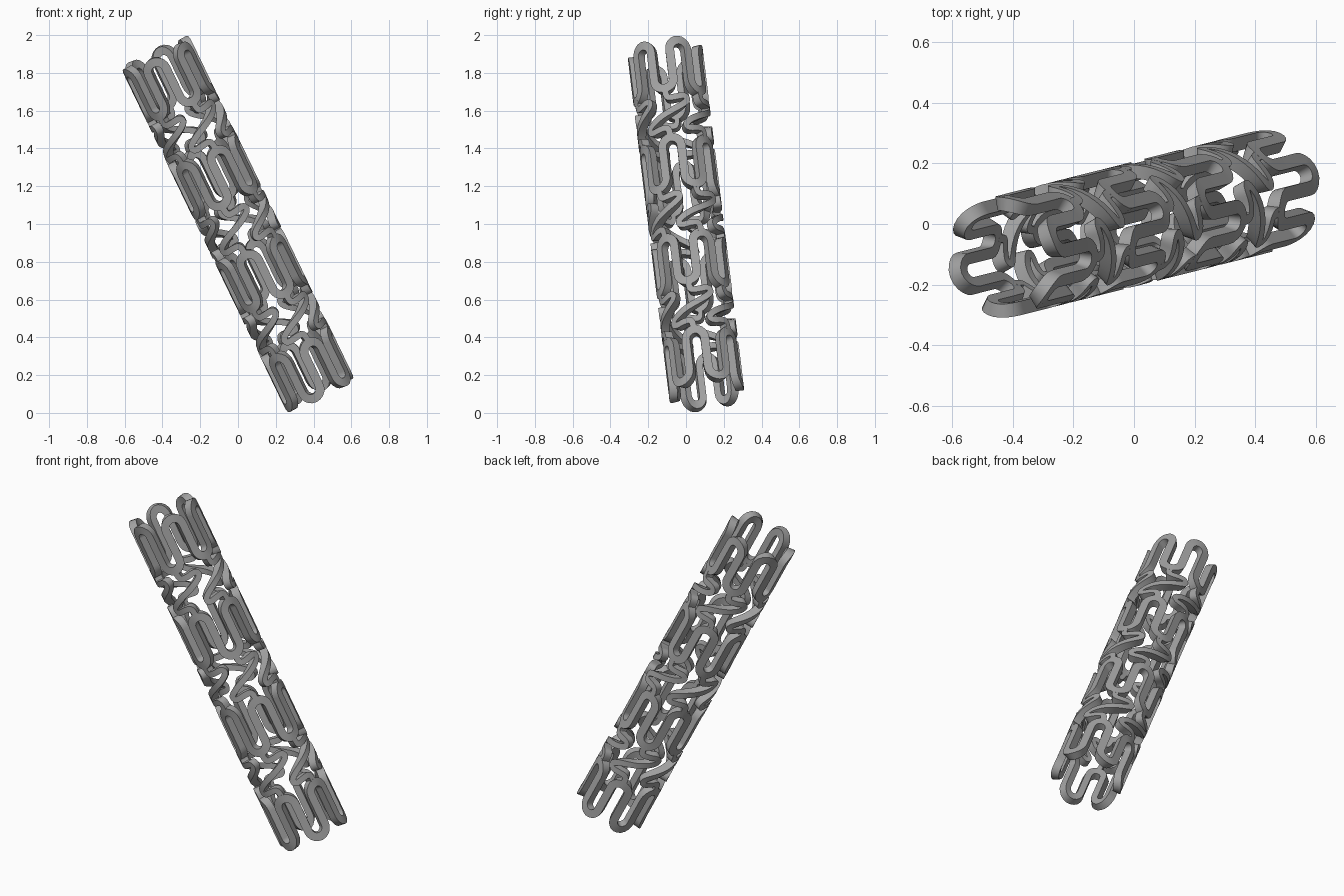
import bpy, bmesh, math
from mathutils import Vector, Matrix

cube = bpy.data.objects.get("Cube")
if cube:
    bpy.data.objects.remove(cube)

OUTER, INNER = 0.2, 0.155
LOOPS = 6
PITCH = 2 * math.pi / LOOPS
RING_LEN, PERIOD, ROWS = 0.325, 0.568, 4
WIDTH, LINK_WIDTH = 0.047, 0.034
PHASE = math.radians(21)

# Leaning tube axis
axis = Vector((-0.432, -0.109, 0.895)).normalized()
lean = Vector((0, 0, 1)).rotation_difference(axis).to_matrix().to_4x4()
place = Matrix.Translation((0, 0, 1)) @ lean

metal = bpy.data.materials.new("grey_metal")
metal.use_nodes = True
colour = (0.36, 0.36, 0.36, 1)
metal.diffuse_color = colour
metal.node_tree.nodes["Principled BSDF"].inputs["Base Color"].default_value = colour


def rounded(points, passes=3):
    """Corner-cut an open path, keeping its ends."""
    for _ in range(passes):
        out = [points[0]]
        for a, b in zip(points, points[1:]):
            out += [a.lerp(b, 0.25), a.lerp(b, 0.75)]
        points = out + [points[-1]]
    return points


def ribbon(bm, path, width, closed=False):
    """Sweep a flat path (arc length, height) as a wall wrapped on the tube."""
    n = len(path)
    rows = []
    for i, p in enumerate(path):
        if closed:
            wrap = Vector((2 * math.pi * OUTER, 0))
            before = path[i - 1] - (wrap if i == 0 else wrap * 0)
            after = path[(i + 1) % n] + (wrap if i == n - 1 else wrap * 0)
        else:
            before, after = path[max(i - 1, 0)], path[min(i + 1, n - 1)]
        t = (after - before).normalized()
        side = Vector((-t.y, t.x)) * width / 2
        row = []
        for q, r in ((p + side, OUTER), (p - side, OUTER), (p - side, INNER), (p + side, INNER)):
            a = q.x / OUTER
            row.append(bm.verts.new((r * math.cos(a), r * math.sin(a), q.y)))
        rows.append(row)
    for i in range(n if closed else n - 1):
        a, b = rows[i], rows[(i + 1) % n]
        for k in range(4):
            bm.faces.new((a[k], a[(k + 1) % 4], b[(k + 1) % 4], b[k]))
    if not closed:
        bm.faces.new(rows[0])
        bm.faces.new(rows[-1][::-1])


def finish(name, bm):
    bmesh.ops.recalc_face_normals(bm, faces=bm.faces)
    mesh = bpy.data.meshes.new(name)
    bm.to_mesh(mesh)
    bm.free()
    mesh.materials.append(metal)
    obj = bpy.data.objects.new(name, mesh)
    bpy.context.collection.objects.link(obj)
    obj.matrix_world = place
    bpy.ops.object.select_all(action='DESELECT')
    obj.select_set(True)
    bpy.context.view_layer.objects.active = obj
    bpy.ops.object.shade_smooth_by_angle(angle=math.radians(35))


def meander(phase, mid):
    """Closed row of hairpins: straight struts joined by half circles."""
    r = PITCH * OUTER / 4
    straight = RING_LEN / 2 - WIDTH / 2 - r
    path = []
    for k in range(LOOPS * 2):
        up = 1 if k % 2 == 0 else -1
        centre = Vector((phase * OUTER + k * 2 * r, mid + up * straight))
        for j in range(11):
            a = math.pi * (1 - j / 10)
            path.append(centre + Vector((r * math.cos(a), up * r * math.sin(a))))
    return path


# Hairpin rings, each turned half a loop from the next
for row in range(ROWS):
    mid = (row - (ROWS - 1) / 2) * PERIOD
    phase = PHASE - (PITCH / 2 if row % 2 == 0 else 0)
    bm = bmesh.new()
    ribbon(bm, meander(phase, mid), WIDTH, True)
    finish(f"hairpin_ring_{row + 1}", bm)

# Z-shaped spring links between the rings
half = [(0, 0.14), (0.005, 0.088), (0.04, 0.085), (0.115, 0.1), (0.115, 0.05)]
shape = [Vector(p) for p in half] + [Vector((-x, -y)) for x, y in reversed(half)]
for row in range(ROWS - 1):
    mid = (row - (ROWS - 2) / 2) * PERIOD
    phase = PHASE - (PITCH / 2 if row % 2 == 0 else 0)
    bm = bmesh.new()
    for k in range(LOOPS):
        start = Vector(((phase + k * PITCH) * OUTER, mid))
        ribbon(bm, [start + p for p in rounded(shape)], LINK_WIDTH)
    finish(f"spring_links_{row + 1}", bm)
